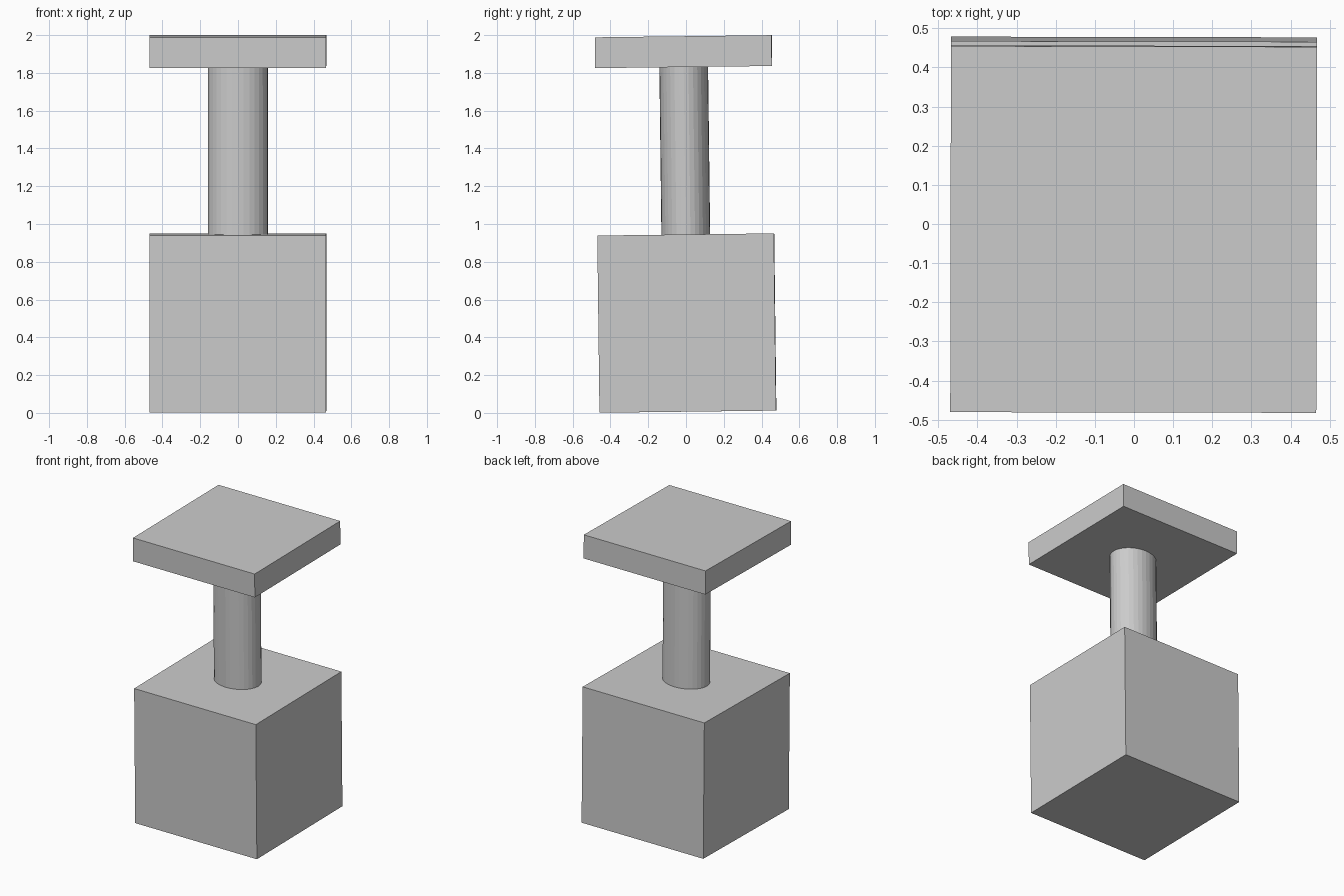
import bpy
from mathutils import Euler, Vector

cube = bpy.data.objects.get("Cube")
if cube:
    bpy.data.objects.remove(cube, do_unlink=True)

# One plain grey for everything
grey = bpy.data.materials.new("plain_grey")
grey.use_nodes = True
colour = (0.6, 0.6, 0.6, 1.0)
grey.diffuse_color = colour
grey.node_tree.nodes["Principled BSDF"].inputs["Base Color"].default_value = colour

# The whole stack leans back very slightly about the base centre
LEAN = Euler((0.0122, 0.0, -0.002))
BASE_CENTRE = Vector((-0.001, 0.0045, 0.4755))


def place(name, height, size):
    """Finish the active primitive: height is measured along the leaning axis."""
    obj = bpy.context.object
    obj.name = name
    offset = Vector((0, 0, height))
    offset.rotate(LEAN)
    obj.location = BASE_CENTRE + offset
    obj.rotation_euler = LEAN
    obj.scale = size
    obj.data.materials.append(grey)
    bpy.ops.object.transform_apply(location=False, rotation=False, scale=True)


# Cube base
bpy.ops.mesh.primitive_cube_add(size=1)
place("base_block", 0.0, (0.935, 0.935, 0.938))

# Oval post, reaching from the base to the underside of the slab
bpy.ops.mesh.primitive_cylinder_add(vertices=32, radius=1, depth=1)
place("post", 0.913, (0.159, 0.129, 0.888))

# Square top slab
bpy.ops.mesh.primitive_cube_add(size=1)
place("top_slab", 1.437, (0.935, 0.935, 0.163))
